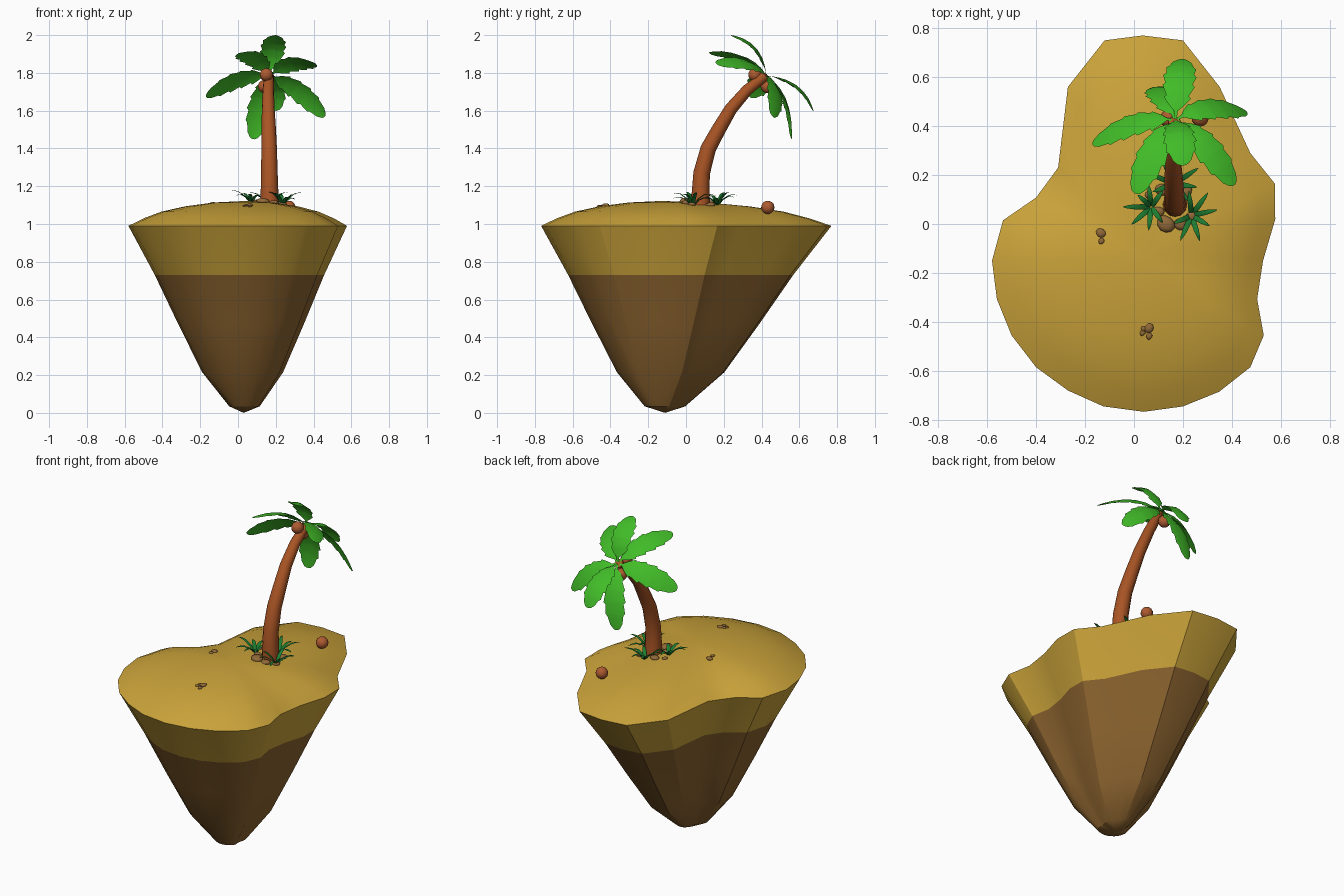
import bpy, bmesh, math, random
from mathutils import Vector, Matrix
from mathutils.bvhtree import BVHTree

if "Cube" in bpy.data.objects:
    bpy.data.objects.remove(bpy.data.objects["Cube"])

random.seed(4)


def material(name, rgb):
    m = bpy.data.materials.new(name)
    m.diffuse_color = (*rgb, 1)
    m.use_nodes = True
    m.node_tree.nodes["Principled BSDF"].inputs["Base Color"].default_value = m.diffuse_color
    return m


SAND = material("sand", (0.60, 0.37, 0.043))
EARTH = material("earth brown", (0.26, 0.125, 0.028))
BARK = material("bark orange brown", (0.40, 0.09, 0.018))
NUT = material("coconut brown", (0.42, 0.105, 0.03))
LEAF = material("leaf green", (0.053, 0.50, 0.021))
GRASS = material("grass green", (0.012, 0.20, 0.03))
STONE = material("stone brown", (0.28, 0.14, 0.04))


def finish(name, bm, mats, angle=30):
    me = bpy.data.meshes.new(name)
    bm.to_mesh(me)
    bm.free()
    for m in mats:
        me.materials.append(m)
    me.shade_smooth()
    me.set_sharp_from_angle(angle=math.radians(angle))
    ob = bpy.data.objects.new(name, me)
    bpy.context.collection.objects.link(ob)
    return ob


def bridge(bm, a, b):
    n = len(a)
    return [bm.faces.new((a[i], a[(i + 1) % n], b[(i + 1) % n], b[i])) for i in range(n)]


def fan(bm, ring, tip):
    v = bm.verts.new(tip)
    return [bm.faces.new((ring[i], ring[(i + 1) % len(ring)], v)) for i in range(len(ring))]


# island: one rim outline scaled into rings, tapering down and doming up
RIM = [(0.577, 0.02), (0.575, 0.165), (0.475, 0.29), (0.35, 0.56), (0.2, 0.75), (0.035, 0.77),
       (-0.12, 0.75), (-0.27, 0.56), (-0.31, 0.23), (-0.4, 0.108), (-0.535, 0.015), (-0.58, -0.15),
       (-0.56, -0.307), (-0.5, -0.455), (-0.4, -0.585), (-0.27, -0.68), (-0.125, -0.745),
       (0.04, -0.767), (0.2, -0.745), (0.348, -0.685), (0.475, -0.585), (0.53, -0.455),
       (0.503, -0.307), (0.527, -0.15)]
CX, CY = 0.04, -0.13


def rim_ring(bm, s, z):
    return [bm.verts.new((CX + (x - CX) * s, CY + (y - CY) * s, z)) for x, y in RIM]


bm = bmesh.new()
rim = rim_ring(bm, 1, 0.99)
prev = rim
for s, z in [(0.775, 0.73), (0.575, 0.47), (0.37, 0.215), (0.14, 0.035)]:
    ring = rim_ring(bm, s, z)
    bridge(bm, prev, ring)
    prev = ring
fan(bm, prev, (0.03, -0.11, 0))
prev = rim
for s, z in [(0.87, 1.03), (0.72, 1.065), (0.52, 1.093), (0.27, 1.114)]:
    ring = rim_ring(bm, s, z)
    bridge(bm, prev, ring)
    prev = ring
fan(bm, prev, (CX, CY, 1.122))
bmesh.ops.recalc_face_normals(bm, faces=bm.faces)
for f in bm.faces:
    f.material_index = 1 if f.calc_center_median().z < 0.73 else 0
surface = BVHTree.FromBMesh(bm)
finish("island", bm, [SAND, EARTH])


def ground(x, y):
    return surface.ray_cast(Vector((x, y, 3)), Vector((0, 0, -1)))[0].z


# palm trunk: tapered rings along a leaning path (x, y, z, radius)
PATH = [(0.167, 0.08, 1.07, 0.052), (0.167, 0.077, 1.16, 0.047), (0.166, 0.083, 1.27, 0.044),
        (0.165, 0.118, 1.40, 0.041), (0.163, 0.173, 1.50, 0.038), (0.16, 0.238, 1.61, 0.034),
        (0.16, 0.325, 1.71, 0.03), (0.165, 0.42, 1.785, 0.026)]
pts = [Vector(p[:3]) for p in PATH]
bm = bmesh.new()
prev = None
for i, p in enumerate(pts):
    tan = (pts[min(i + 1, len(pts) - 1)] - pts[max(i - 1, 0)]).normalized()
    u = Vector((1, 0, 0))
    v = tan.cross(u).normalized()
    ring = [bm.verts.new(p + PATH[i][3] * (u * math.cos(a) + v * math.sin(a)))
            for a in (math.tau * k / 12 for k in range(12))]
    if prev:
        bridge(bm, prev, ring)
    prev = ring
fan(bm, prev, pts[-1] + Vector((0, 0.008, 0.008)))
bmesh.ops.recalc_face_normals(bm, faces=bm.faces)
finish("palm_trunk", bm, [BARK], 40)

# palm fronds: arched blades with notched edges, fanned round the leaning crown
CROWN = Vector((0.168, 0.425, 1.785))
AXIS = Vector((0, 0.7, 0.71))
WIDTHS = [(0, .006), (.1, .008), (.17, .03), (.28, .056), (.3, .046), (.45, .066), (.48, .056),
          (.62, .069), (.65, .057), (.78, .061), (.81, .05), (.92, .038), (.98, .02), (1, .005)]


def blade(bm, base, tip, axis, bulge, widths, droop):
    def at(t):
        return base.lerp(tip, t) + axis * bulge * 4 * t * (1 - t)
    prev = None
    for t, w in widths:
        side = (at(t + 0.01) - at(t - 0.01)).cross(axis).normalized()
        low = axis * (w * droop)
        row = [bm.verts.new(q) for q in (at(t) - side * w - low, at(t), at(t) + side * w - low)]
        if prev:
            for k in (0, 1):
                bm.faces.new((prev[k], prev[k + 1], row[k + 1], row[k]))
        prev = row


TIPS = [(0.2, 0.24, 2.0), (0.41, 0.16, 1.85), (0.46, 0.46, 1.57), (0.2, 0.675, 1.6),
        (0.08, 0.56, 1.45), (-0.17, 0.33, 1.68), (0.005, 0.125, 1.905)]
for i, tip in enumerate(TIPS):
    bm = bmesh.new()
    blade(bm, CROWN, Vector(tip), AXIS, 0.055, WIDTHS, 0.25)
    finish(f"palm_frond_{i + 1}", bm, [LEAF], 50)

# coconuts: two in the crown and one lying on the sand
for i, c in enumerate([(0.15, 0.365, 1.79), (0.14, 0.43, 1.728), (0.27, 0.433, 1.088)]):
    bm = bmesh.new()
    bmesh.ops.create_uvsphere(bm, u_segments=16, v_segments=10, radius=0.035,
                              matrix=Matrix.Translation(c))
    finish(f"coconut_{i + 1}", bm, [NUT], 60)

# grass tufts around the trunk base
BLADE = [(0, .008), (.3, .011), (.6, .01), (.85, .006), (1, .001)]
for i, (x, y, turn) in enumerate([(0.07, 0.07, 180), (0.235, 0.035, -30), (0.165, 0.165, 75)]):
    bm = bmesh.new()
    base = Vector((x, y, ground(x, y) - 0.005))
    for k in range(7):
        a = math.radians(turn + (k - 3) * 42)
        r = random.uniform(0.07, 0.12)
        tip = base + Vector((math.cos(a) * r, math.sin(a) * r, random.uniform(0.03, 0.075)))
        blade(bm, base, tip, Vector((0, 0, 1)), 0.025, BLADE, 0.3)
    finish(f"grass_tuft_{i + 1}", bm, [GRASS], 50)

# stones: flattened faceted lumps by the trunk and in two small groups (x, y, radius)
STONES = [(0.13, 0.0, 0.038), (0.19, 0.0, 0.028), (0.235, 0.03, 0.024), (0.1, 0.05, 0.024),
          (0.115, 0.14, 0.028), (0.21, 0.13, 0.028), (0.06, 0.12, 0.016),
          (-0.135, -0.037, 0.02), (-0.133, -0.07, 0.013),
          (0.062, -0.425, 0.02), (0.035, -0.445, 0.012), (0.062, -0.458, 0.014), (0.04, -0.428, 0.012)]
for i, (x, y, r) in enumerate(STONES):
    bm = bmesh.new()
    bmesh.ops.create_icosphere(bm, subdivisions=2, radius=r)
    for v in bm.verts:
        v.co *= random.uniform(0.92, 1.06)
    bmesh.ops.transform(bm, verts=bm.verts, matrix=Matrix.Translation((x, y, ground(x, y) + r * 0.1))
                        @ Matrix.Rotation(random.uniform(0, 6), 4, 'Z')
                        @ Matrix.Diagonal((1.05, 0.9, 0.5, 1)))
    finish(f"stone_{i + 1}", bm, [STONE], 45)
